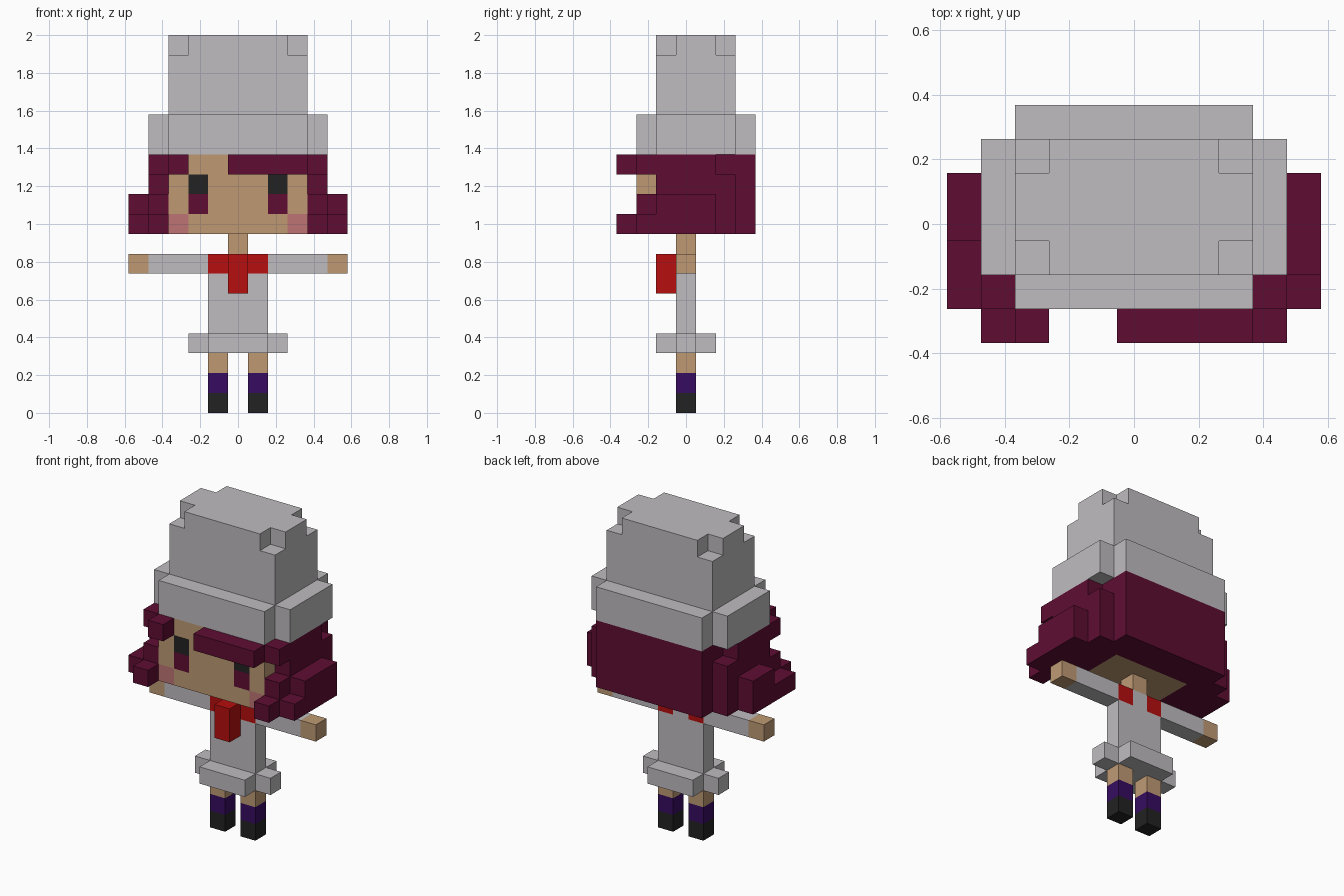
import bpy, bmesh
from mathutils import Vector

cube = bpy.data.objects.get("Cube")
if cube:
    bpy.data.objects.remove(cube, do_unlink=True)

U = 2 / 19  # size of one block


def material(name, rgb):
    linear = [((c / 255 + 0.055) / 1.055) ** 2.4 if c > 10 else c / 255 / 12.92 for c in rgb]
    m = bpy.data.materials.new(name)
    m.use_nodes = True
    m.diffuse_color = (*linear, 1)
    bsdf = m.node_tree.nodes["Principled BSDF"]
    bsdf.inputs["Base Color"].default_value = (*linear, 1)
    bsdf.inputs["Roughness"].default_value = 0.9
    return m


WHITE = material("pale grey cloth", (191, 188, 191))
SKIN = material("skin", (191, 154, 116))
HAIR = material("dark red hair", (94, 13, 50))
RED = material("red scarf", (183, 14, 14))
PURPLE = material("purple sock", (55, 12, 97))
BLACK = material("black", (34, 34, 34))
PINK = material("pink blush", (191, 116, 116))

cells = {}   # block position -> part name; later parts replace earlier ones
colours = {}


def part(name, mat, *boxes, mirror=False):
    """Fill inclusive block ranges (x0, x1, y0, y1, z0, z1)."""
    colours[name] = mat
    for x0, x1, y0, y1, z0, z1 in boxes:
        for x in range(x0, x1 + 1):
            for y in range(y0, y1 + 1):
                for z in range(z0, z1 + 1):
                    cells[x, y, z] = name
                    if mirror:
                        cells[-x, y, z] = name


# Legs and body
part("shoes", BLACK, (1, 1, 0, 0, 0, 0), mirror=True)
part("socks", PURPLE, (1, 1, 0, 0, 1, 1), mirror=True)
part("legs", SKIN, (1, 1, 0, 0, 2, 2), mirror=True)
part("dress", WHITE, (-1, 1, 0, 0, 3, 7))
part("dress_hem", WHITE, (-1, 1, -1, 1, 3, 3), (-2, 2, 0, 0, 3, 3))
part("sleeves", WHITE, (2, 4, 0, 0, 7, 7), mirror=True)
part("hands", SKIN, (5, 5, 0, 0, 7, 7), mirror=True)
part("scarf", RED, (1, 1, 0, 0, 7, 7), (0, 0, -1, -1, 6, 7), mirror=True)
part("neck", SKIN, (0, 0, 0, 0, 8, 8))

# Head and face
part("head", SKIN, (-3, 3, -2, 1, 9, 12))
part("eyes", BLACK, (2, 2, -2, -2, 11, 11), mirror=True)
part("lower_eyes", HAIR, (2, 2, -2, -2, 10, 10), mirror=True)
part("cheeks", PINK, (3, 3, -2, -2, 9, 9), mirror=True)

# Hair
part("back_hair", HAIR, (-3, 3, 2, 3, 9, 12))
part("side_hair", HAIR, (3, 3, -1, 1, 9, 12), (4, 4, -1, 2, 9, 11),
     (4, 4, -2, 1, 12, 12), (4, 4, -2, -2, 9, 10), (4, 4, -3, -3, 9, 9),
     (5, 5, -2, 1, 9, 9), (5, 5, 0, 1, 10, 10), mirror=True)
part("left_curl", HAIR, (5, 5, -1, -1, 10, 10))
part("fringe", HAIR, (-3, -3, -3, -3, 12, 12), (0, 3, -3, -3, 12, 12))

# Hat, with the top corners notched
part("hat_brim", WHITE, (-3, 3, -2, 3, 13, 14), (-4, 4, -1, 2, 13, 14))
part("hat_crown", WHITE, (-3, 3, -1, 2, 15, 17), (-2, 2, -1, 2, 18, 18), (-3, 3, 0, 1, 18, 18))

# Outer skin of every part: only faces with no neighbouring block
for name, mat in colours.items():
    bm = bmesh.new()
    for cell, owner in cells.items():
        if owner != name:
            continue
        centre = Vector(cell) + Vector((0, 0, 0.5))
        for axis in range(3):
            for sign in (-1, 1):
                n = [0, 0, 0]
                n[axis] = sign
                if tuple(c + d for c, d in zip(cell, n)) in cells:
                    continue
                n = Vector(n)
                a = Vector([1 if i == (axis + 1) % 3 else 0 for i in range(3)])
                b = n.cross(a)
                corners = [(-1, -1), (1, -1), (1, 1), (-1, 1)]
                bm.faces.new([bm.verts.new((centre + (n + a * i + b * j) / 2) * U)
                              for i, j in corners])
    bmesh.ops.remove_doubles(bm, verts=bm.verts[:], dist=0.001)
    bmesh.ops.dissolve_limit(bm, angle_limit=0.01, verts=bm.verts[:], edges=bm.edges[:])
    mesh = bpy.data.meshes.new(name)
    bm.to_mesh(mesh)
    bm.free()
    mesh.materials.append(mat)
    bpy.context.collection.objects.link(bpy.data.objects.new(name, mesh))
